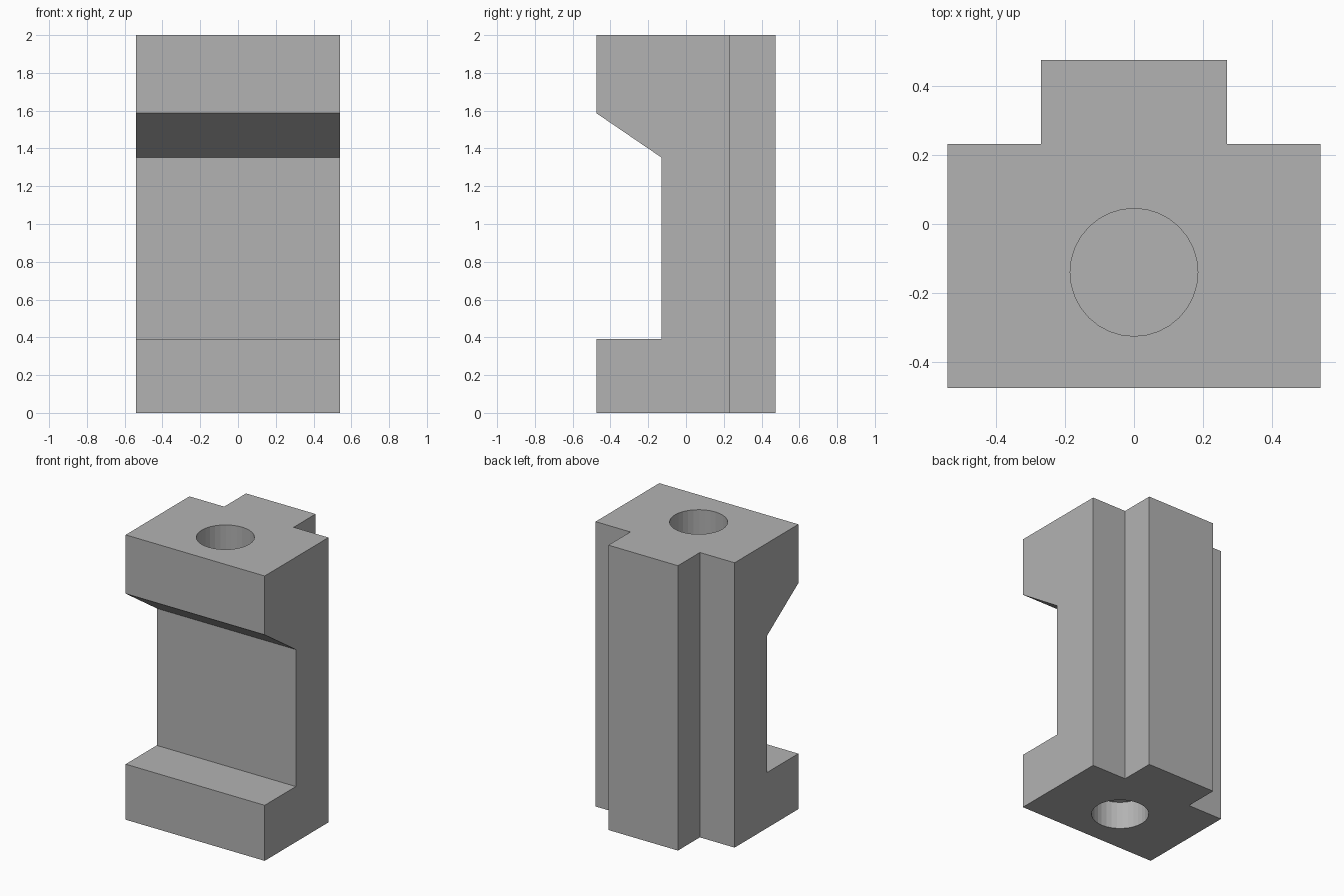
import bpy
import bmesh
from mathutils import Matrix, Vector

cube = bpy.data.objects.get("Cube")
if cube:
    bpy.data.objects.remove(cube, do_unlink=True)

# Plain grey material
grey = bpy.data.materials.new("grey")
grey.use_nodes = True
colour = (0.45, 0.45, 0.45, 1)
grey.diffuse_color = colour
grey.node_tree.nodes["Principled BSDF"].inputs["Base Color"].default_value = colour

HALF_W, HALF_D, HEIGHT = 0.54, 0.475, 2.0
HOLE_R, HOLE_Y, HOLE_DEPTH = 0.185, -0.14, 0.195


def make_object(name, bm):
    bmesh.ops.recalc_face_normals(bm, faces=bm.faces)
    mesh = bpy.data.meshes.new(name)
    bm.to_mesh(mesh)
    bm.free()
    mesh.materials.append(grey)
    obj = bpy.data.objects.new(name, mesh)
    bpy.context.collection.objects.link(obj)
    return obj


def prism(name, points, direction):
    """Extrude a closed outline along a direction."""
    bm = bmesh.new()
    face = bm.faces.new([bm.verts.new(p) for p in points])
    result = bmesh.ops.extrude_face_region(bm, geom=[face])
    verts = [g for g in result["geom"] if isinstance(g, bmesh.types.BMVert)]
    bmesh.ops.translate(bm, verts=verts, vec=Vector(direction))
    return make_object(name, bm)


def cut(target, cutter):
    mod = target.modifiers.new(cutter.name, "BOOLEAN")
    mod.operation = "DIFFERENCE"
    mod.solver = "EXACT"
    mod.object = cutter
    cutter.hide_render = True
    cutter.hide_set(True)


# Block with a full-height rear tongue
half = [(HALF_W, -HALF_D), (HALF_W, 0.232), (0.27, 0.232), (0.27, HALF_D)]
outline = half + [(-x, y) for x, y in reversed(half)]
block = prism("clamp_block", [(x, y, 0) for x, y in outline], (0, 0, HEIGHT))

# Front notch with a sloping upper side
notch = [(-0.13, 0.39), (-0.13, 1.352), (-HALF_D, 1.587), (-0.6, 1.672), (-0.6, 0.39)]
cut(block, prism("notch_cutter", [(-0.7, y, z) for y, z in notch], (1.4, 0, 0)))

# Blind round holes in the top and bottom
for name, z in (("bottom_hole_cutter", 0), ("top_hole_cutter", HEIGHT)):
    bm = bmesh.new()
    bmesh.ops.create_cone(bm, cap_ends=True, segments=32, radius1=HOLE_R,
                          radius2=HOLE_R, depth=2 * HOLE_DEPTH,
                          matrix=Matrix.Translation((0, HOLE_Y, z)))
    cut(block, make_object(name, bm))

# Apply the cuts and remove the helpers
bpy.context.view_layer.objects.active = block
block.select_set(True)
for mod in list(block.modifiers):
    cutter = mod.object
    bpy.ops.object.modifier_apply(modifier=mod.name)
    bpy.data.objects.remove(cutter, do_unlink=True)
